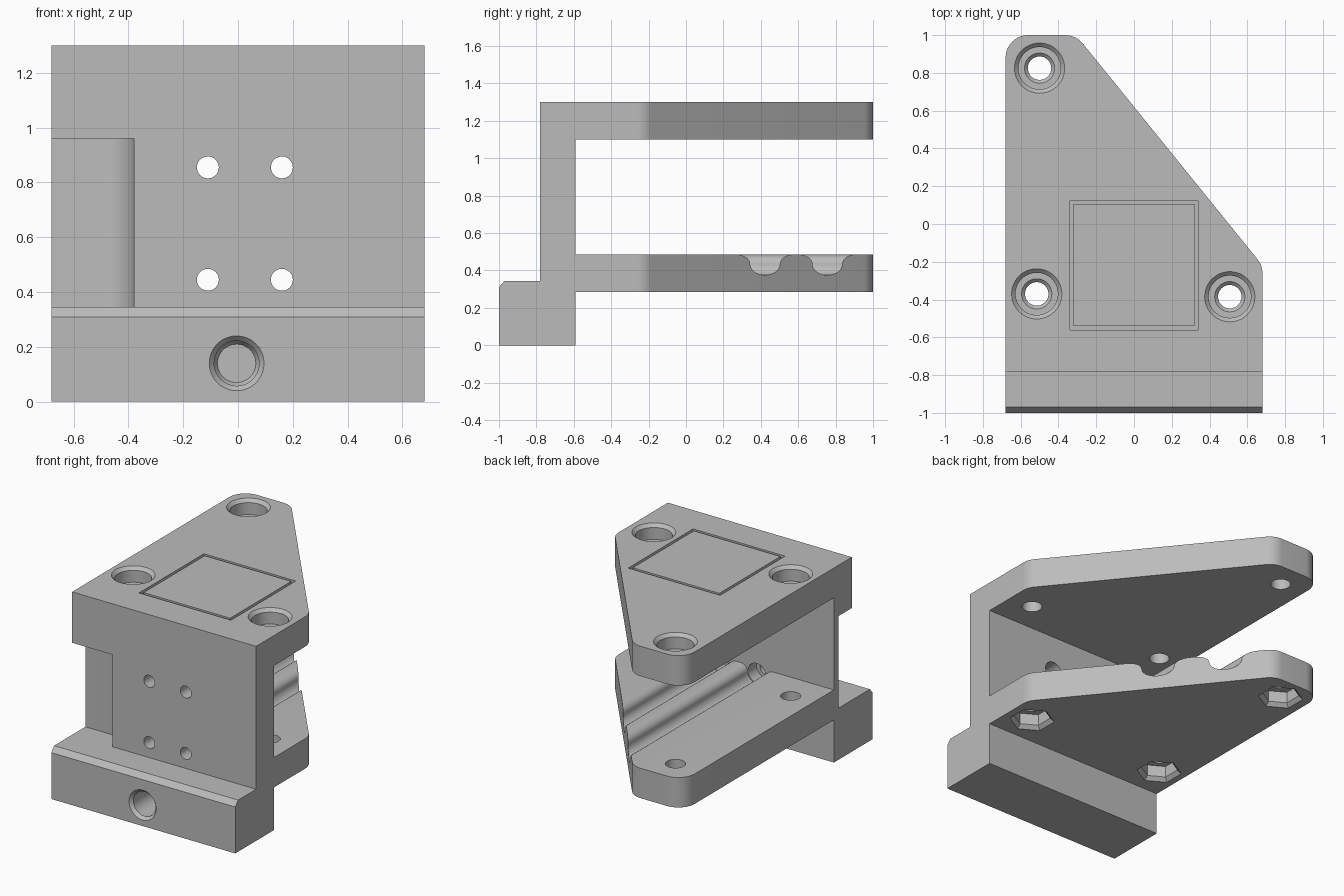
import bpy, bmesh
from math import cos, sin, pi, tan
from mathutils import Vector

old = bpy.data.objects.get("Cube")
if old:
    bpy.data.objects.remove(old, do_unlink=True)

# Single plain material
grey = bpy.data.materials.new("plain grey")
grey.use_nodes = True
colour = (0.5, 0.5, 0.5, 1)
grey.diffuse_color = colour
grey.node_tree.nodes["Principled BSDF"].inputs["Base Color"].default_value = colour


def loft(name, rings):
    """Closed solid through a stack of equal-length rings."""
    bm = bmesh.new()
    loops = [[bm.verts.new(p) for p in ring] for ring in rings]
    for a, b in zip(loops, loops[1:]):
        for i in range(len(a)):
            j = (i + 1) % len(a)
            bm.faces.new((a[i], a[j], b[j], b[i]))
    bm.faces.new(loops[0])
    bm.faces.new(loops[-1])
    bmesh.ops.recalc_face_normals(bm, faces=bm.faces)
    mesh = bpy.data.meshes.new(name)
    bm.to_mesh(mesh)
    bm.free()
    mesh.materials.append(grey)
    ob = bpy.data.objects.new(name, mesh)
    bpy.context.collection.objects.link(ob)
    return ob


def prism(name, points, axis, lo, hi):
    """Extrude a 2D outline along x, y or z."""
    place = {"x": lambda a, b, t: (t, a, b),
             "y": lambda a, b, t: (a, t, b),
             "z": lambda a, b, t: (a, b, t)}[axis]
    return loft(name, [[place(a, b, t) for a, b in points] for t in (lo, hi)])


def turned(name, a, b, axis, steps, n=48, turn=0):
    """Stepped round or hexagonal plug: steps are (radius, position)."""
    rings = []
    for r, t in steps:
        ring = []
        for i in range(n):
            ang = turn + 2 * pi * i / n
            u, v = a + r * cos(ang), b + r * sin(ang)
            ring.append((u, v, t) if axis == "z" else (u, t, v))
        rings.append(ring)
    return loft(name, rings)


def rounded(points, n=10):
    """Round the corners of (x, y, radius) points."""
    out = []
    for i, (x, y, r) in enumerate(points):
        p = Vector((x, y))
        if not r:
            out.append(p)
            continue
        a = (Vector(points[i - 1][:2]) - p).normalized()
        b = (Vector(points[(i + 1) % len(points)][:2]) - p).normalized()
        half = a.angle(b) / 2
        centre = p + (a + b).normalized() * r / sin(half)
        start, end = p + a * r / tan(half) - centre, p + b * r / tan(half) - centre
        sweep = start.angle(end)
        for k in range(n + 1):
            t = k / n
            out.append(centre + (start * sin((1 - t) * sweep)
                                 + end * sin(t * sweep)) / sin(sweep))
    return out


def cut(body, tool, operation="DIFFERENCE"):
    mod = body.modifiers.new("cut", "BOOLEAN")
    mod.operation, mod.solver, mod.object = operation, "EXACT", tool
    bpy.context.view_layer.objects.active = body
    bpy.ops.object.modifier_apply(modifier=mod.name)
    bpy.data.objects.remove(tool, do_unlink=True)


# Side profile: foot with chamfer, upright wall and two plates
W, BACK = 0.68, -0.59
LOW, LOW_TOP, HIGH, TOP, LEDGE = 0.285, 0.485, 1.10, 1.30, 0.345
side = [(-1, 0), (BACK, 0), (BACK, LOW), (1.1, LOW), (1.1, LOW_TOP), (BACK, LOW_TOP),
        (BACK, HIGH), (1.1, HIGH), (1.1, TOP), (-0.78, TOP), (-0.78, LEDGE),
        (-0.97, LEDGE), (-1, LEDGE - 0.035)]
body = prism("mounting_bracket", side, "x", -W, W)

# Plan outline trims both plates to a rounded triangle
plan = rounded([(-0.8, -1.1, 0), (0.8, -1.1, 0), (0.8, -0.5, 0), (W, -0.5, 0),
                (W, -0.219, 0.12), (-0.307, 1, 0.12), (-W, 1, 0.12),
                (-W, -0.5, 0), (-0.8, -0.5, 0)])
cut(body, prism("plan", plan, "z", -0.1, 1.4), "INTERSECT")

# Pocket in the front wall with a concave inner corner
pocket = rounded([(-0.8, -0.9, 0), (-0.38, -0.9, 0), (-0.38, -0.64, 0.12), (-0.8, -0.64, 0)])
cut(body, prism("pocket", pocket, "z", LEDGE, 0.96))

# Bolt holes: counterbored in the top plate, hex nut seats under the lower plate
for x, y in ((-0.5, 0.825), (-0.515, -0.37), (0.507, -0.385)):
    cut(body, turned("counterbore", x, y, "z",
                     [(0.062, 1.0), (0.062, 1.182), (0.08, 1.2), (0.112, 1.2),
                      (0.112, 1.279), (0.133, TOP), (0.133, 1.4)]))
    cut(body, turned("nut_seat", x, y, "z",
                     [(0.14, 0.2), (0.14, LOW), (0.115, LOW + 0.025), (0.115, LOW + 0.1),
                      (0.062, LOW + 0.1), (0.062, 0.6)][:4], 6, pi / 6))
    cut(body, turned("bolt_hole", x, y, "z", [(0.062, 0.3), (0.062, 0.6)]))

# Wall screw holes above smooth clearance channels in the lower plate
for x in (-0.11, 0.16):
    half = [(0.065 * sin(k * pi / 20), 0.435 - 0.06 * cos(k * pi / 20)) for k in range(11)]
    half += [(0.125 - 0.06 * cos(k * pi / 20), 0.435 + 0.05 * sin(k * pi / 20))
             for k in range(1, 11)]
    half.append((0.125, 0.6))
    channel = [(x + a, b) for a, b in half] + [(x - a, b) for a, b in half[:0:-1]]
    cut(body, prism("channel", channel, "y", BACK, 1.2))
    for z in (0.445, 0.855):
        cut(body, turned("screw_hole", x, z, "y",
                         [(0.04, -0.9), (0.04, -0.68), (0.065, -0.68), (0.065, -0.5)], 32))

# Blind hole in the front of the foot
cut(body, turned("foot_hole", -0.005, 0.14, "y",
                 [(0.1, -1.1), (0.1, -1), (0.082, -0.98), (0.082, -0.72), (0.07, -0.70)]))

# Thin square frame line engraved in the top plate
frame = [(-0.34, -0.56), (0.34, -0.56), (0.34, 0.125), (-0.34, 0.125)]
inner = [(-0.32, -0.54), (0.32, -0.54), (0.32, 0.105), (-0.32, 0.105)]
engraving = prism("engraving", frame, "z", TOP - 0.02, TOP + 0.1)
cut(engraving, prism("core", inner, "z", TOP - 0.1, TOP + 0.2))
cut(body, engraving)

bpy.ops.object.select_all(action="DESELECT")
body.select_set(True)
bpy.context.view_layer.objects.active = body
bpy.ops.object.shade_smooth_by_angle(angle=pi / 7)
